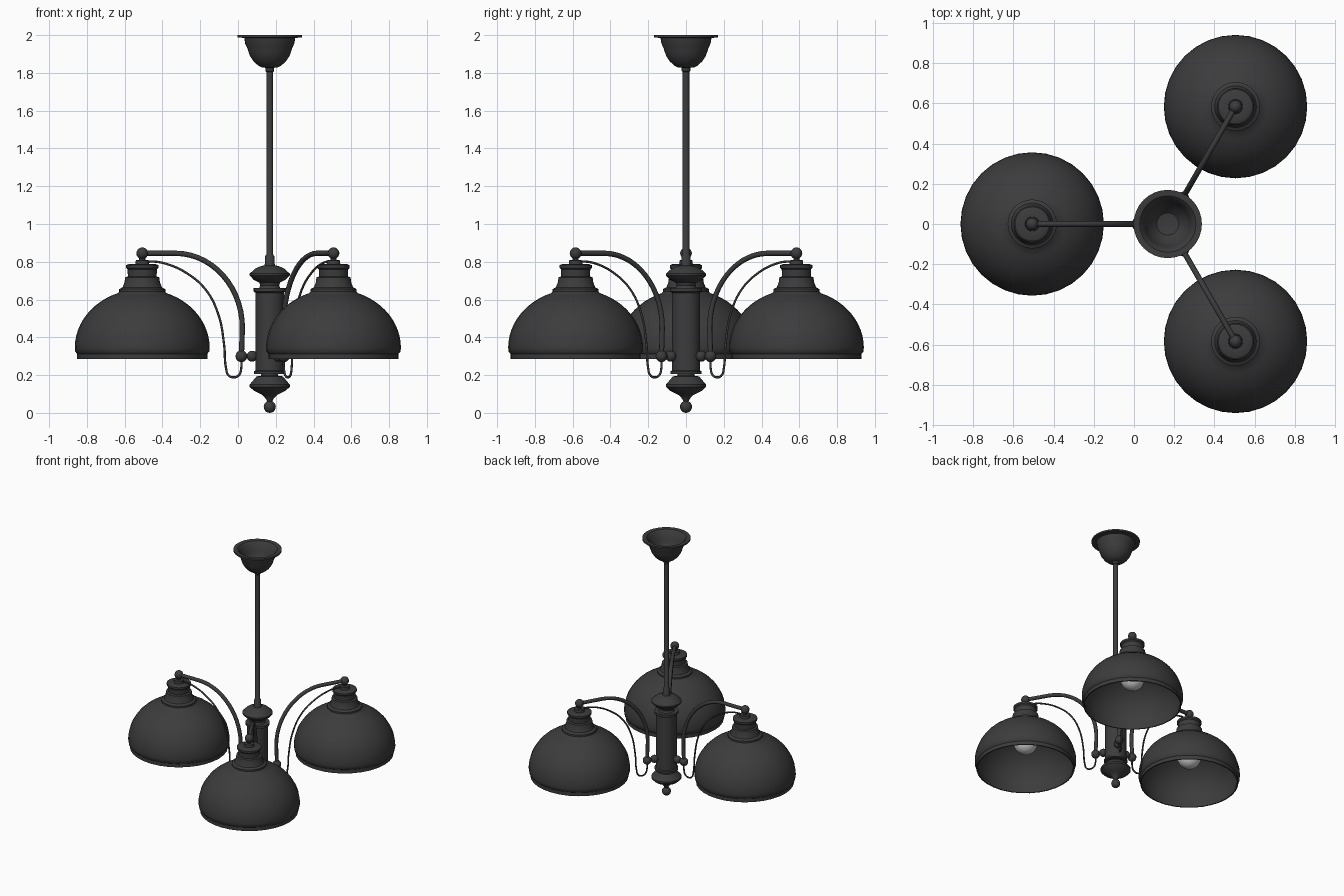
import bpy, bmesh
from math import sin, cos, pi, radians
from mathutils import Vector

if "Cube" in bpy.data.objects:
    bpy.data.objects.remove(bpy.data.objects["Cube"])

CX = 0.168          # column axis
REACH = 0.675       # distance from column to each shade


def material(name, v):
    m = bpy.data.materials.new(name)
    m.diffuse_color = (v, v, v, 1)
    m.use_nodes = True
    m.node_tree.nodes["Principled BSDF"].inputs["Base Color"].default_value = m.diffuse_color
    return m


IRON = material("dark_iron", 0.045)
GLASS = material("bulb_glass", 0.6)


def finish(ob, mat, angle=35):
    ob.data.materials.clear()
    ob.data.materials.append(mat)
    bpy.ops.object.select_all(action='DESELECT')
    ob.select_set(True)
    bpy.context.view_layer.objects.active = ob
    if ob.type == 'CURVE':
        bpy.ops.object.convert(target='MESH')
        ob = bpy.context.view_layer.objects.active
    bpy.ops.object.shade_smooth_by_angle(angle=radians(angle))
    return ob


def lathe(name, profile, x=CX, y=0.0, steps=32, mat=IRON, closed=False):
    """Spin (radius, z) points round a vertical axis; list them top to bottom."""
    bm = bmesh.new()
    rings = []
    for r, z in profile:
        if r < 1e-4:
            rings.append([bm.verts.new((0, 0, z))] * steps)
        else:
            rings.append([bm.verts.new((r * cos(2 * pi * i / steps), r * sin(2 * pi * i / steps), z))
                          for i in range(steps)])
    pairs = list(zip(rings, rings[1:])) + ([(rings[-1], rings[0])] if closed else [])
    for a, b in pairs:
        for i in range(steps):
            j = (i + 1) % steps
            corners = list(dict.fromkeys((a[i], b[i], b[j], a[j])))
            if len(corners) > 2:
                bm.faces.new(corners)
    bmesh.ops.recalc_face_normals(bm, faces=bm.faces)
    me = bpy.data.meshes.new(name)
    bm.to_mesh(me)
    bm.free()
    ob = bpy.data.objects.new(name, me)
    ob.location = (x, y, 0)
    bpy.context.collection.objects.link(ob)
    return finish(ob, mat)


def arc(rx, rz, z0, a0, a1, n):
    """Elliptical profile points, angles in degrees from the horizontal."""
    return [(max(0, rx * cos(radians(a0 + (a1 - a0) * i / n))),
             z0 + rz * sin(radians(a0 + (a1 - a0) * i / n))) for i in range(n + 1)]


def tube(name, pts, radius, kind='POLY'):
    cu = bpy.data.curves.new(name, 'CURVE')
    cu.dimensions = '3D'
    cu.bevel_depth = radius
    cu.bevel_resolution = 2
    cu.use_fill_caps = True
    sp = cu.splines.new(kind)
    if kind == 'BEZIER':
        sp.bezier_points.add(len(pts) - 1)
        for p, co in zip(sp.bezier_points, pts):
            p.co = co
            p.handle_left_type = p.handle_right_type = 'AUTO'
        sp.resolution_u = 6
    else:
        sp.points.add(len(pts) - 1)
        for p, co in zip(sp.points, pts):
            p.co = (*co, 1)
    ob = bpy.data.objects.new(name, cu)
    bpy.context.collection.objects.link(ob)
    return finish(ob, IRON, 50)


def ball(name, p, r):
    return lathe(name, arc(r, r, p.z, 90, -90, 10), p.x, p.y, 16)


# Ceiling canopy: an open stepped bowl with a thin wall
outer = [(0.17, 2.0), (0.17, 1.988), (0.135, 1.985), (0.13, 1.955), (0.118, 1.93), (0.116, 1.922),
         (0.105, 1.89), (0.085, 1.86), (0.06, 1.838), (0.04, 1.828), (0.0, 1.826)]
inner = [(0.0, 1.836), (0.055, 1.846), (0.098, 1.89), (0.11, 1.93), (0.126, 1.985), (0.14, 1.998)]
lathe("ceiling_canopy", outer + inner, closed=True)

# Hanging rod with collars
lathe("hanging_rod", [(0, 1.835), (0.023, 1.835), (0.023, 1.81), (0.018, 1.805), (0.018, 0.84),
                      (0.024, 0.83), (0.026, 0.79), (0.032, 0.77), (0, 0.77)], steps=16)

# Turned central column
lathe("upper_turning", [(0, 0.785), (0.045, 0.778), (0.075, 0.765), (0.092, 0.75), (0.106, 0.737),
                        (0.106, 0.727), (0.085, 0.705), (0.055, 0.69), (0.05, 0.675), (0.06, 0.65), (0, 0.65)])
lathe("column", [(0, 0.66), (0.085, 0.66), (0.085, 0.642), (0.075, 0.636), (0.075, 0.225),
                 (0.083, 0.22), (0.083, 0.206), (0, 0.206)])
lathe("lower_turning", [(0, 0.21), (0.045, 0.21), (0.045, 0.197), (0.07, 0.193), (0.085, 0.175),
                        (0.106, 0.15), (0.106, 0.138), (0.085, 0.118), (0.06, 0.105), (0.04, 0.095),
                        (0.024, 0.08), (0.012, 0.058), (0, 0.055)])
ball("finial_ball", Vector((CX, 0, 0.032)), 0.032)

# Shade, fitter and bulb profiles
shade = ([(0.115, 0.65)] + arc(0.357, 0.31, 0.345, 69, 0, 12) +
         [(0.355, 0.325), (0.345, 0.313), (0.345, 0.285), (0.337, 0.285), (0.337, 0.315)] +
         arc(0.347, 0.30, 0.345, 0, 69, 12) + [(0.1, 0.64)])
fitter = [(0, 0.81), (0.034, 0.808), (0.036, 0.788), (0.07, 0.788), (0.086, 0.782), (0.086, 0.768),
          (0.078, 0.76), (0.076, 0.722), (0.09, 0.718), (0.094, 0.69), (0.104, 0.665),
          (0.122, 0.655), (0.122, 0.642), (0, 0.642)]
bulb = ([(0, 0.65), (0.035, 0.65), (0.036, 0.6), (0.05, 0.57)] + arc(0.085, 0.085, 0.495, 40, -90, 9))

for k, deg in enumerate((180, 60, -60), 1):
    d = Vector((cos(radians(deg)), sin(radians(deg)), 0))

    def at(r, z):
        return Vector((CX, 0, z)) + d * r

    c = at(REACH, 0)
    lathe(f"shade_{k}", shade, c.x, c.y, closed=True)
    lathe(f"fitter_{k}", fitter, c.x, c.y)
    lathe(f"bulb_{k}", bulb, c.x, c.y, 24, GLASS)
    # Curved arm with end balls and column joint
    bend = [at(0.50 - 0.355 * sin(t * pi / 28), 0.45 + 0.395 * cos(t * pi / 28)) for t in range(15)]
    tube(f"arm_{k}", [at(REACH, 0.845)] + bend + [at(0.15, 0.3)], 0.014)
    tube(f"shade_stem_{k}", [at(REACH, 0.845), at(REACH, 0.79)], 0.016)
    tube(f"joint_{k}", [at(0.15, 0.3), at(0.06, 0.3)], 0.013)
    ball(f"arm_top_ball_{k}", at(REACH, 0.845), 0.031)
    ball(f"arm_foot_ball_{k}", at(0.15, 0.3), 0.031)
    ball(f"joint_ball_{k}", at(0.093, 0.3), 0.029)
    # Loose looping cable
    path = [(0.66, 0.80), (0.60, 0.80), (0.535, 0.785), (0.448, 0.745), (0.342, 0.656), (0.273, 0.524),
            (0.242, 0.365), (0.231, 0.235), (0.219, 0.2), (0.192, 0.188), (0.163, 0.2), (0.151, 0.235), (0.15, 0.29)]
    tube(f"cable_{k}", [at(*p) for p in path], 0.006, 'BEZIER')
